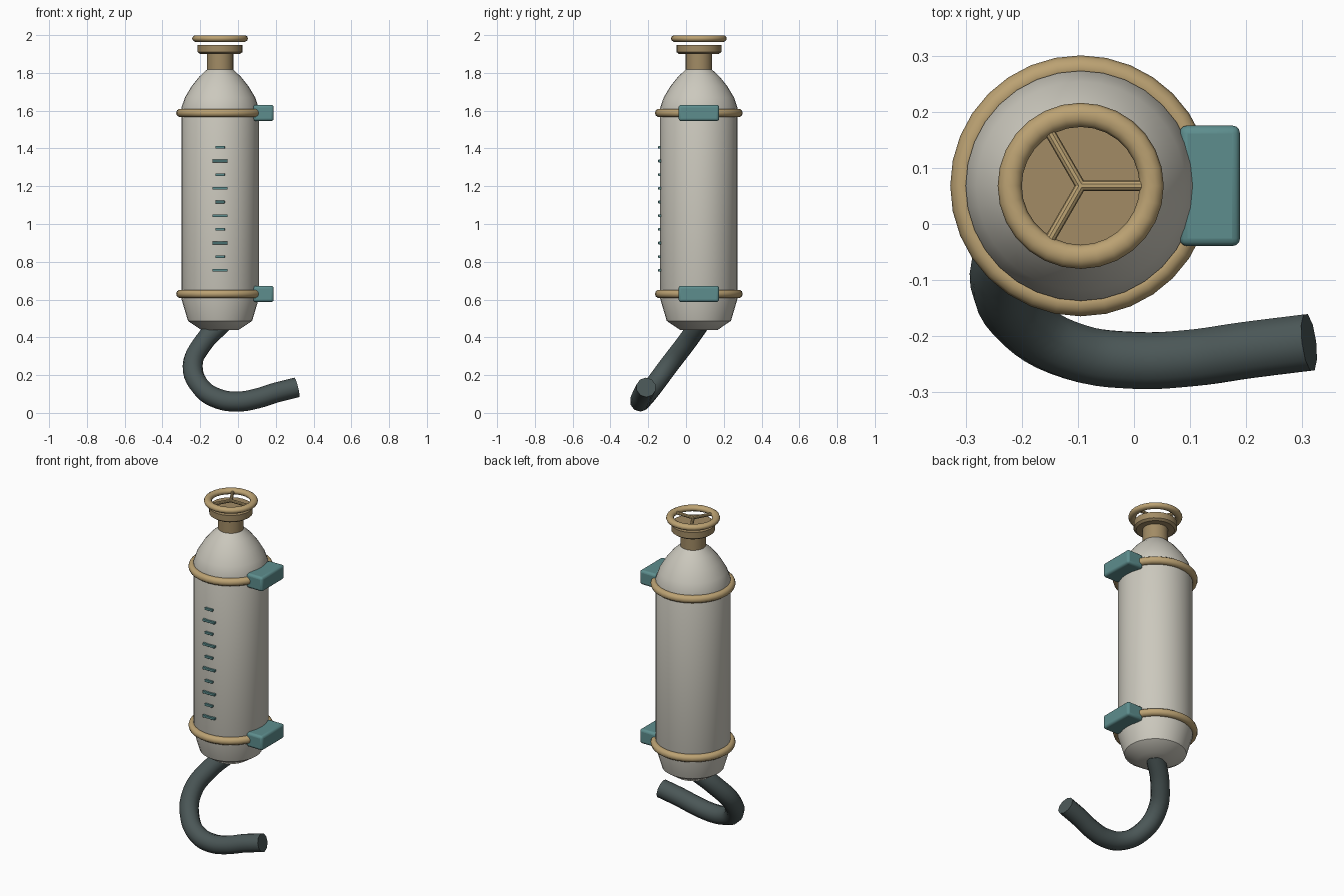
import bpy, bmesh
from math import pi, sin, cos, radians

if "Cube" in bpy.data.objects:
    bpy.data.objects.remove(bpy.data.objects["Cube"])

CX, CY = -0.095, 0.068   # axis of the canister


def material(name, rgb):
    m = bpy.data.materials.new(name)
    m.diffuse_color = (*rgb, 1)
    m.use_nodes = True
    m.node_tree.nodes["Principled BSDF"].inputs["Base Color"].default_value = m.diffuse_color
    return m


CREAM = material("cream", (0.60, 0.58, 0.51))
BRASS = material("brass", (0.50, 0.36, 0.17))
DARK_BRASS = material("dark_brass", (0.36, 0.26, 0.13))
TEAL = material("teal", (0.11, 0.27, 0.27))
RUBBER = material("rubber", (0.07, 0.095, 0.095))


def finish(ob, name, mat, angle=35):
    ob.name = name
    ob.data.materials.append(mat)
    bpy.ops.object.select_all(action='DESELECT')
    ob.select_set(True)
    bpy.context.view_layer.objects.active = ob
    if angle:
        bpy.ops.object.shade_smooth_by_angle(angle=radians(angle))
    return ob


def lathe(name, profile, mat, n=32, angle=35):
    """Revolve (radius, z) points about the canister axis, capping both ends."""
    bm = bmesh.new()
    rings = [[bm.verts.new((CX + r * cos(2 * pi * i / n), CY + r * sin(2 * pi * i / n), z))
              for i in range(n)] for r, z in profile]
    for a, b in zip(rings, rings[1:]):
        for i in range(n):
            j = (i + 1) % n
            bm.faces.new((a[i], a[j], b[j], b[i]))
    bm.faces.new(rings[0][::-1])
    bm.faces.new(rings[-1])
    me = bpy.data.meshes.new(name)
    bm.to_mesh(me)
    bm.free()
    ob = bpy.data.objects.new(name, me)
    bpy.context.collection.objects.link(ob)
    return finish(ob, name, mat, angle)


def ring(name, z, major, minor, mat, n, zscale=1):
    bpy.ops.mesh.primitive_torus_add(location=(CX, CY, z), major_radius=major, minor_radius=minor,
                                     major_segments=n, minor_segments=10)
    ob = bpy.context.object
    ob.scale.z = zscale
    return finish(ob, name, mat, 60)


def box(name, loc, size, mat, bevel):
    bpy.ops.mesh.primitive_cube_add(size=1, location=loc)
    ob = bpy.context.object
    ob.scale = size
    bpy.ops.object.transform_apply(location=False, rotation=False, scale=True)
    b = ob.modifiers.new("bevel", 'BEVEL')
    b.width, b.segments = bevel, 3
    return finish(ob, name, mat, 40)


# canister with domed shoulder and tapered base
lathe("canister", [(0.10, 0.44), (0.17, 0.487), (0.205, 0.605), (0.205, 1.615), (0.186, 1.67),
                   (0.15, 1.73), (0.11, 1.78), (0.07, 1.817)], CREAM)

# neck and cap
lathe("neck", [(0.07, 1.79), (0.07, 1.905)], DARK_BRASS, 24)
lathe("cap", [(0.105, 1.90), (0.119, 1.91), (0.119, 1.947)], DARK_BRASS, 24)

# valve wheel with three spokes
ring("valve_wheel", 1.982, 0.1265, 0.0215, BRASS, 28, 0.84)
for k in range(3):
    a = 2 * pi * k / 3
    bpy.ops.mesh.primitive_cylinder_add(vertices=10, radius=0.0095, depth=0.115,
                                        location=(CX + 0.0575 * cos(a), CY + 0.0575 * sin(a), 1.982),
                                        rotation=(0, pi / 2, a))
    finish(bpy.context.object, f"wheel_spoke_{k + 1}", BRASS)

# straps and their mounting brackets
for label, z in (("lower", 0.63), ("upper", 1.588)):
    ring(f"{label}_strap", z, 0.21, 0.0225, BRASS, 32)
    box(f"{label}_bracket", (0.135, CY, z), (0.108, 0.215, 0.086), TEAL, 0.014)

# gauge marks, long and short in turn
for i in range(10):
    width = 0.05 if i % 2 else 0.08
    box(f"gauge_mark_{i + 1}", (CX, CY - 0.205, 0.755 + i * 0.0723), (width, 0.02, 0.014), TEAL, 0.002)

# curled hose
path = [(-0.085, 0.075, 0.475), (-0.185, 0.0, 0.37), (-0.240, -0.092, 0.25), (-0.193, -0.18, 0.132),
        (-0.105, -0.228, 0.075), (0.0, -0.243, 0.06), (0.1, -0.239, 0.076), (0.2, -0.225, 0.107),
        (0.312, -0.211, 0.135)]
cu = bpy.data.curves.new("hose", 'CURVE')
cu.dimensions = '3D'
cu.bevel_depth, cu.bevel_resolution, cu.resolution_u = 0.053, 3, 5
cu.use_fill_caps = True
sp = cu.splines.new('BEZIER')
sp.bezier_points.add(len(path) - 1)
for p, co in zip(sp.bezier_points, path):
    p.co = co
    p.handle_left_type = p.handle_right_type = 'AUTO'
hose = bpy.data.objects.new("hose", cu)
bpy.context.collection.objects.link(hose)
bpy.context.view_layer.objects.active = hose
bpy.ops.object.select_all(action='DESELECT')
hose.select_set(True)
bpy.ops.object.convert(target='MESH')
finish(bpy.context.object, "hose", RUBBER, 50)
